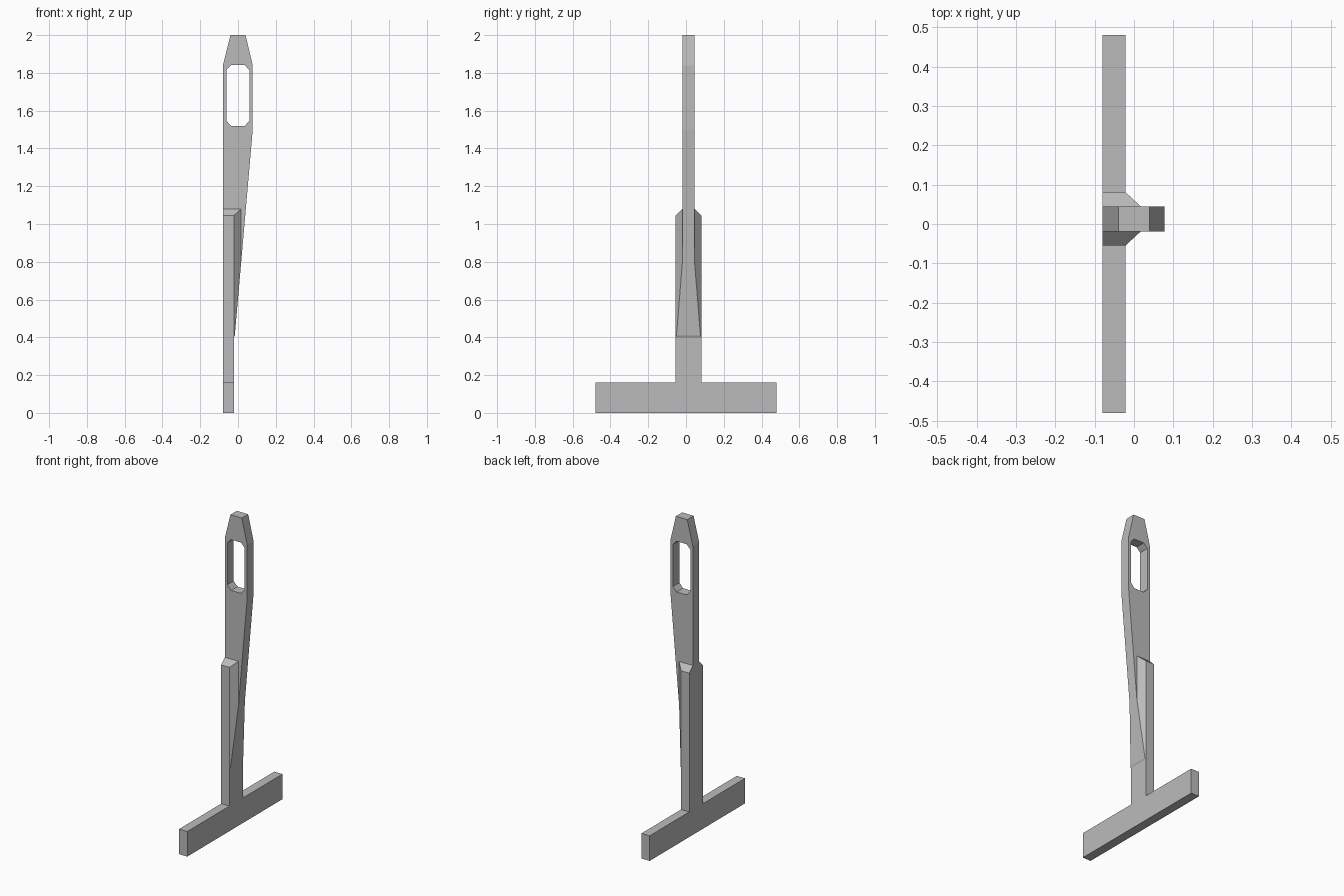
import bpy, bmesh
from mathutils import Vector

cube = bpy.data.objects.get("Cube")
if cube:
    bpy.data.objects.remove(cube, do_unlink=True)

grey = bpy.data.materials.new("plain_grey")
grey.use_nodes = True
colour = (0.5, 0.5, 0.5, 1)
grey.diffuse_color = colour
grey.node_tree.nodes["Principled BSDF"].inputs["Base Color"].default_value = colour

BACK, FRONT = -0.08, -0.022      # thickness of the T in x
MID, HALF, THIN = 0.013, 0.068, 0.032   # stem centre in y, half widths of stem and blade
LEDGE = 0.40                     # height where the blade runs out into the stem


def finish(bm, name):
    bmesh.ops.recalc_face_normals(bm, faces=bm.faces[:])
    mesh = bpy.data.meshes.new(name)
    bm.to_mesh(mesh)
    bm.free()
    mesh.materials.append(grey)
    obj = bpy.data.objects.new(name, mesh)
    bpy.context.collection.objects.link(obj)
    return obj


def plate(name, loops, place, depth):
    """Fill an outline (further loops are holes) and extrude it along depth."""
    bm = bmesh.new()
    for loop in loops:
        verts = [bm.verts.new(place(*p)) for p in loop]
        for a, b in zip(verts, verts[1:] + verts[:1]):
            bm.edges.new((a, b))
    if len(loops) == 1:
        bm.faces.new(bm.verts[:])
    else:
        bmesh.ops.triangle_fill(bm, edges=bm.edges[:], use_beauty=True)
    ext = bmesh.ops.extrude_face_region(bm, geom=bm.faces[:])
    moved = [g for g in ext["geom"] if isinstance(g, bmesh.types.BMVert)]
    bmesh.ops.translate(bm, verts=moved, vec=Vector(depth))
    return finish(bm, name)


# T-shaped foot: long crossbar with the lower stem
lo, hi = MID - HALF, MID + HALF
tee = [(-0.48, 0), (0.48, 0), (0.48, 0.16), (hi, 0.16), (hi, LEDGE),
       (lo, LEDGE), (lo, 0.16), (-0.48, 0.16)]
plate("crossbar_and_stem", [tee], lambda y, z: (BACK, y, z), (FRONT - BACK, 0, 0))

# Needle-like blade with a chamfered eye
blade = [(BACK, 1.08), (BACK, 1.84), (-0.04, 2.0), (0.04, 2.0),
         (0.078, 1.84), (0.078, 1.5), (0.017, 0.80)]
eye = [(-0.062, 1.547), (-0.062, 1.815), (-0.035, 1.842), (0.035, 1.842),
       (0.06, 1.815), (0.06, 1.547), (0.035, 1.518), (-0.035, 1.518)]
plate("blade", [blade, eye], lambda x, z: (x, MID - THIN, z), (0, 2 * THIN, 0))

# Bevelled socket holding the blade, trimmed along the blade's sloping edge
bm = bmesh.new()
for side in (-1, 1):
    wide, thin = MID + side * HALF, MID + side * THIN
    for p in [(BACK, wide, LEDGE), (FRONT, wide, LEDGE), (0.017, thin, 0.48),
              (BACK, wide, 1.045), (FRONT, wide, 1.045),
              (BACK, thin, 1.08), (0.017, thin, 1.08)]:
        bm.verts.new(p)
bmesh.ops.convex_hull(bm, input=bm.verts[:])
bmesh.ops.dissolve_limit(bm, angle_limit=0.01, verts=bm.verts[:], edges=bm.edges[:])
cut = bmesh.ops.bisect_plane(bm, geom=bm.verts[:] + bm.edges[:] + bm.faces[:],
                             plane_co=(0.017, 0, 0.80), plane_no=(1.09, 0, -0.095),
                             clear_outer=True)
bmesh.ops.holes_fill(bm, edges=[e for e in bm.edges if e.is_boundary])
finish(bm, "socket")
